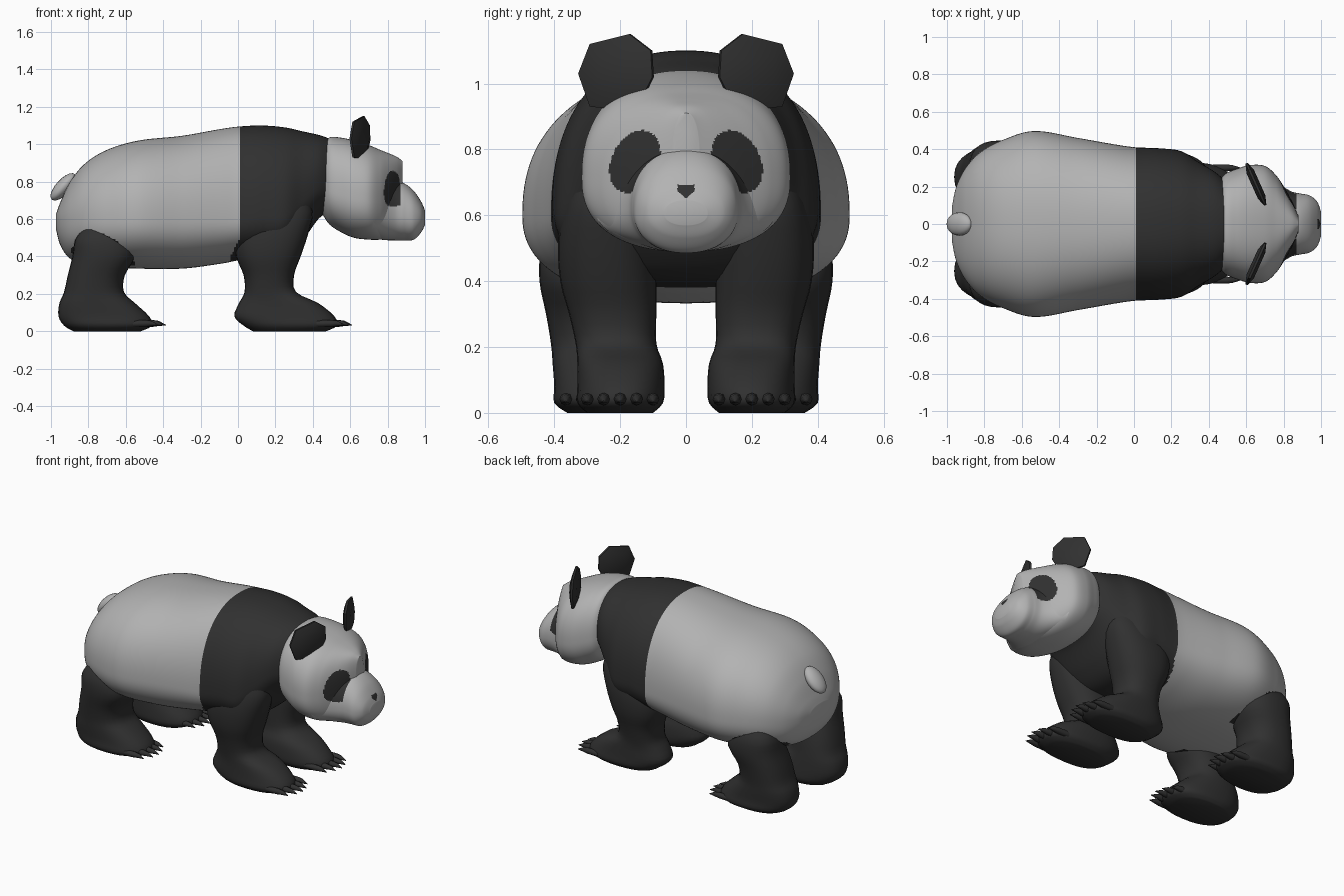
import bpy, bmesh, math
from mathutils import Vector

if "Cube" in bpy.data.objects:
    bpy.data.objects.remove(bpy.data.objects["Cube"])


def material(name, v):
    m = bpy.data.materials.new(name)
    m.diffuse_color = (v, v, v, 1)
    m.use_nodes = True
    m.node_tree.nodes["Principled BSDF"].inputs["Base Color"].default_value = m.diffuse_color
    return m


WHITE = material("white fur", 0.45)
BLACK = material("black fur", 0.03)


def finish(bm, name, mats, rule=None, angle=50):
    """Turn a bmesh into a smooth object; rule(centre) picks the second material."""
    bmesh.ops.recalc_face_normals(bm, faces=bm.faces[:])
    if rule:
        for f in bm.faces:
            f.material_index = int(rule(f.calc_center_median()))
    me = bpy.data.meshes.new(name)
    bm.to_mesh(me)
    bm.free()
    for m in mats:
        me.materials.append(m)
    me.shade_smooth()
    me.set_sharp_from_angle(angle=math.radians(angle))
    ob = bpy.data.objects.new(name, me)
    bpy.context.collection.objects.link(ob)
    return ob


def spline(rows, steps):
    """Catmull-Rom refinement of section rows."""
    out = []
    for i in range(len(rows) - 1):
        p = [rows[max(i - 1, 0)], rows[i], rows[i + 1], rows[min(i + 2, len(rows) - 1)]]
        for k in range(steps):
            t = k / steps
            out.append([0.5 * (2 * b + (c - a) * t + (2 * a - 5 * b + 4 * c - d) * t * t
                               + (3 * b - a - 3 * c + d) * t ** 3) for a, b, c, d in zip(*p)])
    return out + [list(rows[-1])]


def loft(rows, steps, segs, n, upright=False):
    """Rows: position, low, high, widest level, half width, centre y."""
    bm = bmesh.new()
    rings = []
    for pos, lo, hi, mid, w, cy in spline(rows, steps):
        ring = []
        for k in range(segs):
            a = 2 * math.pi * k / segs
            c, s = math.cos(a), math.sin(a)
            y = cy + w * math.copysign(abs(c) ** (2 / n), c)
            h = mid + (hi - mid if s > 0 else mid - lo) * math.copysign(abs(s) ** (2 / n), s)
            ring.append(bm.verts.new((h, y, pos) if upright else (pos, y, h)))
        rings.append(ring)
    for r0, r1 in zip(rings, rings[1:]):
        for k in range(segs):
            j = (k + 1) % segs
            bm.faces.new((r0[k], r0[j], r1[j], r1[k]))
    bm.faces.new(rings[0])
    bm.faces.new(rings[-1])
    return bm


# Body: white barrel, black shoulder band, black haunches
body = [(-.972, .54, .63, .59, .10), (-.95, .46, .69, .59, .20), (-.90, .39, .795, .59, .30),
        (-.82, .36, .895, .6, .385), (-.70, .345, .97, .6, .45), (-.53, .335, 1.02, .6, .497),
        (-.30, .335, 1.045, .6, .46), (-.10, .36, 1.08, .6, .425), (.01, .38, 1.095, .6, .41),
        (.13, .39, 1.10, .62, .405), (.25, .41, 1.09, .62, .39), (.34, .48, 1.07, .70, .335),
        (.43, .60, 1.05, .78, .28), (.49, .64, 1.03, .80, .23)]


def body_black(c):
    haunch = -.89 < c.x < -.53 and abs(c.y) > .2 and c.z < .52 - 4 * (c.x + .75) ** 2
    armpit = max(0, min(1, (.5 - c.z) / .1)) * .05 if abs(c.y) > .1 else 0
    return c.x > .01 - armpit or haunch


finish(loft([r + (0,) for r in body], 10, 120, 2.3), "body", [WHITE, BLACK], body_black)

# Head with painted eye patches, face falling back on both sides of the brow
head = [(.455, .62, 1.0, .78, .23), (.49, .57, 1.037, .76, .27), (.55, .53, 1.035, .74, .295),
        (.62, .50, 1.02, .72, .315), (.70, .49, .995, .71, .31), (.76, .49, .97, .71, .26),
        (.81, .50, .95, .72, .185), (.85, .54, .932, .74, .11), (.88, .62, .91, .77, .04)]


def eye_patch(c):
    u, v = abs(c.y) - .155, c.z - .763
    along, across = .45 * u - .89 * v, .89 * u + .45 * v
    return c.x > .68 and (along / .10) ** 2 + (across / .070) ** 2 < 1


finish(loft([r + (0,) for r in head], 14, 200, 2.4), "head", [WHITE, BLACK], eye_patch)

# Muzzle flaring back into the cheeks, with painted nose
muzzle = [(.72, .50, .78, .62, .275), (.78, .488, .80, .62, .215), (.84, .486, .805, .62, .175),
          (.89, .486, .79, .62, .163), (.94, .49, .75, .61, .152), (.98, .53, .692, .61, .118),
          (1.0, .57, .645, .605, .065)]


def muzzle_black(c):
    nose = c.x > .93 and c.z < .693 and abs(c.y) < min(.026, .004 + 1.2 * (c.z - .655))
    return nose or (c.x < .87 and eye_patch(c))


finish(loft([r + (0,) for r in muzzle], 14, 200, 2.2), "muzzle", [WHITE, BLACK], muzzle_black)

# Tail
bm = bmesh.new()
bmesh.ops.create_uvsphere(bm, u_segments=16, v_segments=10, radius=1)
tail = finish(bm, "tail", [WHITE])
tail.scale = (.04, .063, .092)
tail.rotation_euler = (0, math.radians(42), 0)
tail.location = (-.934, 0, .772)

# Leg sections: height, back x, front x, inner y, outer y
front_leg = [(0, .08, .47, .10, .30), (.03, .03, .53, .07, .33), (.08, -.02, .515, .065, .33),
             (.15, .005, .43, .07, .33), (.21, .035, .31, .09, .335), (.30, .03, .30, .09, .355),
             (.40, -.01, .335, .09, .382), (.52, -.02, .375, .10, .388), (.64, .03, .40, .13, .365),
             (.76, .10, .36, .15, .32)]
rear_leg = [(0, -.88, -.52, .12, .36), (.03, -.93, -.46, .10, .40), (.08, -.96, -.475, .10, .40),
            (.15, -.955, -.55, .105, .405), (.21, -.93, -.61, .11, .41), (.30, -.91, -.605, .12, .425),
            (.40, -.885, -.55, .14, .445), (.49, -.87, -.58, .20, .44), (.56, -.82, -.64, .25, .40)]

ear = [(.10, 1.02), (.105, 1.10), (.17, 1.15), (.29, 1.12), (.325, 1.03), (.29, .93), (.20, .92), (.13, .96)]

for side, label in ((1, "left"), (-1, "right")):
    for name, rows, claw_y, claw_x in (("front_leg", front_leg, .20, .61), ("rear_leg", rear_leg, .265, -.385)):
        sections = [(z, a, b, (a + b) / 2, (q - p) / 2, side * (p + q) / 2) for z, a, b, p, q in rows]
        finish(loft(sections, 3, 28, 2.4, True), f"{name}_{label}", [BLACK])

        # Claws: five short tapered spikes
        bm = bmesh.new()
        for k in range(-2, 3):
            off = k * .05
            tip = claw_x - 4 * off * off
            y = side * (claw_y + off)
            rings = []
            for x, z, r in ((tip - .15, .04, .019), (tip - .075, .042, .019), (tip - .04, .042, .014), (tip, .033, .002)):
                rings.append([bm.verts.new((x, y + r * math.cos(a * math.pi / 4), z + r * math.sin(a * math.pi / 4)))
                              for a in range(8)])
            for r0, r1 in zip(rings, rings[1:]):
                for a in range(8):
                    bm.faces.new((r0[a], r0[(a + 1) % 8], r1[(a + 1) % 8], r1[a]))
            bm.faces.new(rings[0])
            bm.faces.new(rings[-1])
        finish(bm, f"{name}_claws_{label}", [BLACK])

    # Ear: angled eight-sided disc, thickest in the middle
    bm = bmesh.new()
    normal = Vector((.9, .43 * side, 0))
    layers = []
    for size, depth in ((.6, -.022), (1, -.006), (1, .006), (.6, .022)):
        layer = []
        for y, z in ear:
            y, z = .212 + (y - .212) * size, 1.03 + (z - 1.03) * size
            layer.append(bm.verts.new(Vector((.652 - .45 * (y - .212), side * y, z)) + normal * depth))
        layers.append(layer)
    for r0, r1 in zip(layers, layers[1:]):
        for k in range(8):
            bm.faces.new((r0[k], r0[(k + 1) % 8], r1[(k + 1) % 8], r1[k]))
    bm.faces.new(layers[0])
    bm.faces.new(layers[-1])
    finish(bm, f"ear_{label}", [BLACK])
